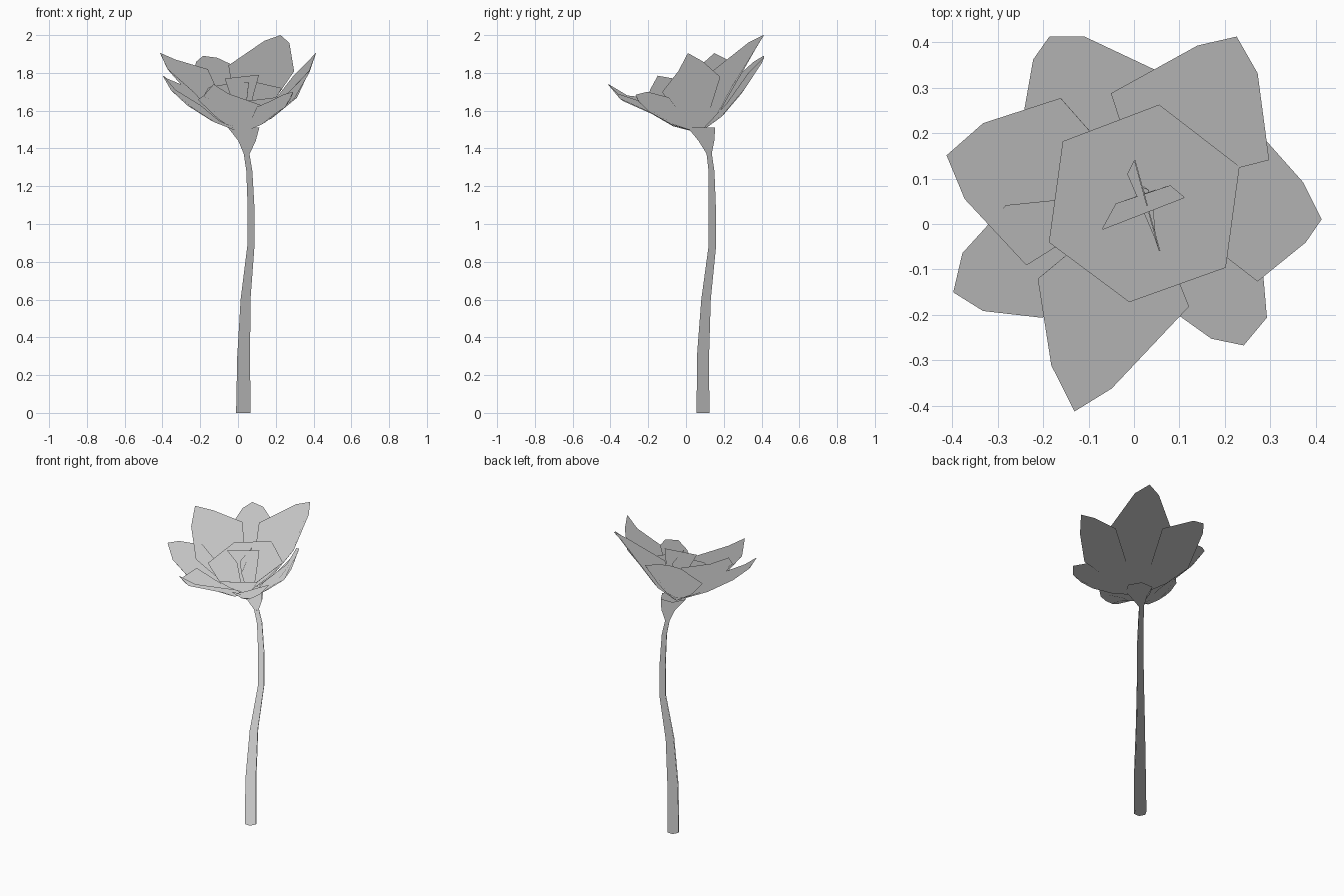
import bpy, bmesh, math
from mathutils import Vector

cube = bpy.data.objects.get("Cube")
if cube:
    bpy.data.objects.remove(cube)

# One plain grey for the whole flower
grey = bpy.data.materials.new("plain_grey")
grey.use_nodes = True
colour = (0.6, 0.6, 0.6, 1)
grey.diffuse_color = colour
grey.node_tree.nodes["Principled BSDF"].inputs["Base Color"].default_value = colour

HEART = Vector((0.02, 0.07, 1.485))  # where all petals join
FACING = Vector((0.04, -0.25, 0.97)).normalized()  # foliage-style shared normal


def point(x, y, z):
    """Position given in hundredths of a unit."""
    return Vector((x, y, z)) / 100


def sink(p, amount):
    return p - Vector((0, 0, amount))


def make_object(name, verts, faces, sheet=True):
    """Build a mesh; sheets become thin two-sided shells."""
    bm = bmesh.new()
    corners = [bm.verts.new(v) for v in verts]
    for face in faces:
        bm.faces.new([corners[i] for i in face])
    if sheet:
        bmesh.ops.recalc_face_normals(bm, faces=bm.faces[:])
        bmesh.ops.solidify(bm, geom=bm.faces[:], thickness=0.003)
        bmesh.ops.recalc_face_normals(bm, faces=bm.faces[:])
    for face in bm.faces:
        face.smooth = True
    mesh = bpy.data.meshes.new(name)
    bm.to_mesh(mesh)
    bm.free()
    mesh.materials.append(grey)
    # Every corner faces the same way, so the flower is evenly shaded
    mesh.normals_split_custom_set([FACING] * len(mesh.loops))
    obj = bpy.data.objects.new(name, mesh)
    bpy.context.collection.objects.link(obj)


def strip_faces(rows, closed=False):
    """Quads between rows of points that all have the same length."""
    n = len(rows[0])
    return [(r * n + i, r * n + (i + 1) % n, (r + 1) * n + (i + 1) % n, (r + 1) * n + i)
            for r in range(len(rows) - 1) for i in range(n if closed else n - 1)]


def flatten(rows):
    return [p for row in rows for p in row]


def ring(x, y, z, rx, ry, sides=6):
    return [point(x + rx * math.cos(math.tau * i / sides),
                  y + ry * math.sin(math.tau * i / sides), z)
            for i in range(sides)]


# Stem: gently curved tapering tube, closed at the foot
stem_path = [(2.8, 9, 0, 3.8, 3.9), (3.0, 9, 30, 3.4, 3.7),
             (4.0, 10.6, 60, 2.6, 2.9), (6.8, 13.9, 88, 1.9, 2.3),
             (6.9, 13.9, 109, 1.8, 2.2), (6.0, 13.5, 128, 1.6, 1.8),
             (4.6, 12.3, 137, 1.5, 1.6)]
stem_rows = [ring(*s) for s in stem_path]
make_object("stem", flatten(stem_rows),
            strip_faces(stem_rows, True) + [tuple(reversed(range(6)))], sheet=False)

# Calyx: flared cup under the petals
calyx_path = [(4.6, 12.3, 137, 1.5, 1.5), (4.8, 10.8, 144, 4.6, 4.8),
              (3.0, 8.2, 151, 8.3, 8.4)]
calyx_rows = [ring(*s) for s in calyx_path]
make_object("calyx", flatten(calyx_rows), strip_faces(calyx_rows, True))


def across(a, b, out, drop):
    """Row of five points from a to b, bowed outward and down in the middle."""
    row = []
    for i in range(5):
        t = i / 4
        bow = 4 * t * (1 - t)
        row.append(sink(a.lerp(b, t) + out * bow, drop * bow))
    return row


# Outer petals: wide pair, shoulder pair and tip, joined to the heart
def petal(name, drop, *outline):
    wide_a, wide_b, shoulder_a, shoulder_b, tip = [point(*p) for p in outline]
    out = tip - HEART
    out.z = 0
    out = out.normalized() * 0.03
    wide = across(wide_a, wide_b, out, drop)
    shoulder = across(shoulder_a, shoulder_b, out * 0, 0.03)
    low = [sink(HEART.lerp(p, 0.55), drop / 3) for p in wide]
    base = [HEART.lerp(p, 0.08) for p in low]
    rows = [base, low, wide, shoulder]
    fan = [(15 + i, 16 + i, 20) for i in range(4)]
    make_object(name, flatten(rows) + [tip], strip_faces(rows) + fan)


petal("back_left_petal_tall", 0.1, (29.5, 14, 181), (-5, 28.5, 184),
      (27, 33, 196), (14, 39, 197), (22.5, 41, 200))
petal("back_right_petal", 0.07, (6, 33, 180), (-25, 19, 171),
      (-11, 41, 188), (-22, 36, 186), (-18.5, 41, 189))
petal("right_petal", 0.08, (-16, 27.5, 182), (-23.5, -9, 170),
      (-33, 22, 187), (-37, 5.5, 182), (-41, 15, 190.5))
petal("left_petal", 0.07, (27, -12.5, 170), (29, 18, 178),
      (37.5, -4, 181), (37, 9, 186), (41, 1, 190.5))
petal("front_left_petal", 0.05, (10, -20, 162), (28, -9, 167),
      (17, -25, 165), (29, -20.5, 170), (24, -26.5, 168.5))
petal("front_petal", 0.06, (-21, -12, 166), (12, -18, 163),
      (-18, -31, 168), (-5, -36, 169), (-13, -41, 174))
petal("front_right_petal", 0.05, (-28, 4, 173), (-20, -20.5, 163),
      (-37.5, -6.5, 177), (-33, -19, 171), (-39.5, -15, 178.5))

# Inner cup: six-sided open bowl
rim = [point(*p) for p in ((5.5, 26, 176), (-15.5, 18, 172.5), (-18.5, -4, 167),
                           (-1, -17, 164.5), (20, -9.5, 167), (23, 12.5, 172))]
middle = [sink(HEART.lerp(p, 0.6), 0.01) for p in rim]
centre = [HEART.lerp(p, 0.06) for p in rim]
cup_rows = [centre, middle, rim]
make_object("inner_cup", flatten(cup_rows), strip_faces(cup_rows, True))


# Stamens: two crossed, bent blades
def stamen(name, *rows):
    rows = [[point(*p) for p in row] for row in rows]
    make_object(name, flatten(rows), strip_faces(rows))


stamen("wide_stamen", [(-7, -1, 177), (11, 6, 179)],
       [(-4, 4.5, 168), (8, 8.5, 168)], [(-1, 5, 153), (6, 8, 153)])
stamen("cross_stamen", [(0, 14, 175), (5.5, -6, 175)],
       [(-1.5, 11, 167), (4.5, -3, 166)], [(1, 9, 153), (4, 3, 153)])
